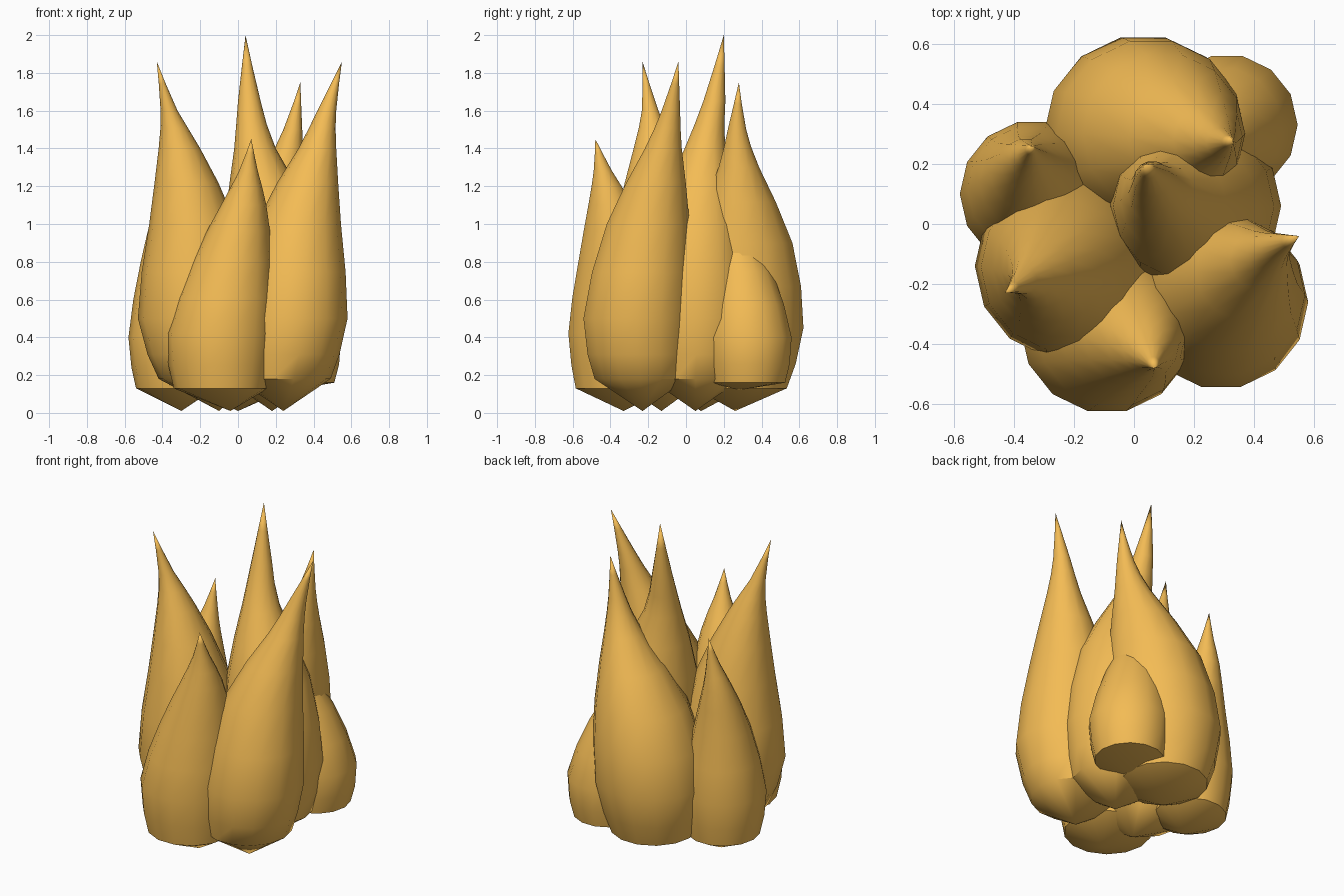
import bpy, bmesh, math
from mathutils import Vector

if "Cube" in bpy.data.objects:
    bpy.data.objects.remove(bpy.data.objects["Cube"])

SIDES = 14
mat = bpy.data.materials.new("flame_gold")
mat.diffuse_color = (0.9, 0.5, 0.09, 1)
mat.use_nodes = True
mat.node_tree.nodes["Principled BSDF"].inputs["Base Color"].default_value = mat.diffuse_color


def catmull(a, b, c, d, t):
    return 0.5 * (2 * b + (c - a) * t + (2 * a - 5 * b + 4 * c - d) * t * t
                  + (3 * b - a - 3 * c + d) * t ** 3)


def flame(name, sections):
    """Teardrop lofted through (x, y, z, radius); first and last are points."""
    secs = [Vector(s) for s in sections]
    body = secs[1:]
    rings = []
    for i in range(len(body) - 1):
        a, b = body[max(i - 1, 0)], body[i]
        c, d = body[i + 1], body[min(i + 2, len(body) - 1)]
        rings += [catmull(a, b, c, d, k / 2) for k in range(2)]
    bm = bmesh.new()
    loops = []
    for x, y, z, r in rings:
        loops.append([bm.verts.new((x + r * math.cos(2 * math.pi * k / SIDES),
                                    y + r * math.sin(2 * math.pi * k / SIDES), z))
                      for k in range(SIDES)])
    bottom = bm.verts.new(secs[0][:3])
    tip = bm.verts.new(secs[-1][:3])
    for k in range(SIDES):
        n = (k + 1) % SIDES
        bm.faces.new((bottom, loops[0][n], loops[0][k]))
        for lo, hi in zip(loops, loops[1:]):
            bm.faces.new((lo[k], lo[n], hi[n], hi[k]))
        bm.faces.new((loops[-1][k], loops[-1][n], tip))
    mesh = bpy.data.meshes.new(name)
    bm.to_mesh(mesh)
    bm.free()
    mesh.materials.append(mat)
    ob = bpy.data.objects.new(name, mesh)
    bpy.context.collection.objects.link(ob)
    bpy.ops.object.select_all(action='DESELECT')
    ob.select_set(True)
    bpy.context.view_layer.objects.active = ob
    bpy.ops.object.shade_smooth_by_angle(angle=math.radians(40))


# Tall flames
flame("centre_flame", [(.18, .05, .01, 0), (.18, .05, .18, .25), (.2, .06, .5, .29),
                       (.17, .06, 1.0, .24), (.09, .1, 1.4, .11),
                       (.06, .15, 1.65, .06), (.04, .2, 2.0, 0)])
flame("left_flame", [(-.1, -.13, .01, 0), (-.17, -.14, .18, .25), (-.22, -.14, .5, .31),
                     (-.24, -.15, 1.0, .23), (-.31, -.17, 1.4, .11),
                     (-.365, -.19, 1.6, .045), (-.43, -.23, 1.86, 0)])
flame("right_flame", [(.24, -.23, .01, 0), (.24, -.24, .18, .25), (.29, -.26, .5, .29),
                      (.32, -.2, 1.0, .225), (.42, -.12, 1.4, .1),
                      (.47, -.08, 1.6, .05), (.55, -.04, 1.86, 0)])
flame("back_flame", [(.0, .26, .01, 0), (.02, .29, .13, .25), (.03, .3, .45, .33),
                     (.1, .3, .9, .27), (.24, .28, 1.3, .11),
                     (.29, .27, 1.5, .05), (.33, .28, 1.75, 0)])
# Short flames
flame("front_flame", [(-.04, -.33, .01, 0), (-.09, -.34, .13, .25), (-.09, -.34, .42, .29),
                      (-.03, -.36, .8, .215), (.03, -.4, 1.1, .12),
                      (.055, -.44, 1.28, .05), (.07, -.48, 1.45, 0)])
flame("back_left_flame", [(-.3, .08, .01, 0), (-.33, .1, .13, .21), (-.335, .1, .4, .245),
                          (-.35, .14, .8, .165), (-.36, .2, 1.08, .085),
                          (-.35, .23, 1.23, .04), (-.34, .26, 1.4, 0)])
flame("back_right_flame", [(.28, .28, .12, 0), (.31, .33, .16, .2), (.31, .33, .4, .235),
                           (.26, .3, .75, .16), (.2, .25, 1.0, .07),
                           (.17, .23, 1.1, .03), (.15, .22, 1.2, 0)])
